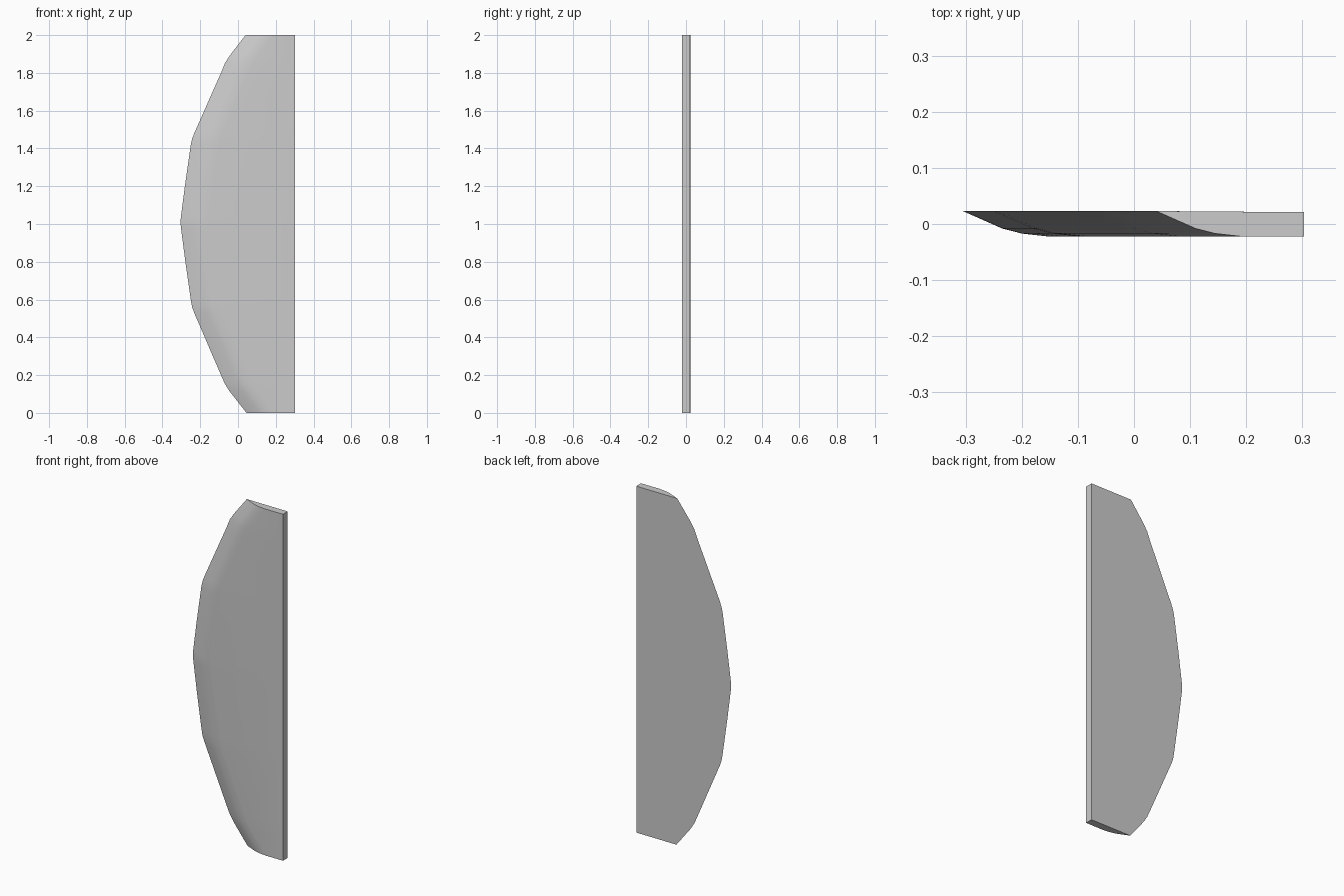
import bpy, bmesh, math

if "Cube" in bpy.data.objects:
    bpy.data.objects.remove(bpy.data.objects["Cube"])

# Curved left edge of the panel, bottom to top: (x, z)
edge = [(0.045, 0.0), (-0.045, 0.115), (-0.07, 0.155), (-0.09, 0.20),
        (-0.232, 0.53), (-0.243, 0.56), (-0.25, 0.60), (-0.28, 0.81),
        (-0.302, 0.98), (-0.305, 1.01), (-0.302, 1.04), (-0.28, 1.21),
        (-0.25, 1.42), (-0.243, 1.45), (-0.232, 1.48), (-0.09, 1.80),
        (-0.07, 1.85), (-0.045, 1.89), (0.04, 2.0)]
# Rounded bevel from the sharp back edge to the front face: (inset, y)
bevel = [(0, 0.023), (0.07, -0.008), (0.105, -0.017), (0.15, -0.022)]
RIGHT = 0.303

bm = bmesh.new()
rings = []
for x, z in edge:
    section = [(x + d, y) for d, y in bevel] + [(RIGHT, -0.022), (RIGHT, 0.021)]
    rings.append([bm.verts.new((px, py, z)) for px, py in section])

# Skin between neighbouring sections, then close both ends
for a, b in zip(rings, rings[1:]):
    for i in range(len(a)):
        j = (i + 1) % len(a)
        bm.faces.new((a[i], a[j], b[j], b[i]))
bm.faces.new(rings[0])
bm.faces.new(rings[-1])
bmesh.ops.recalc_face_normals(bm, faces=bm.faces)

mesh = bpy.data.meshes.new("curved_panel")
bm.to_mesh(mesh)
bm.free()
panel = bpy.data.objects.new("curved_panel", mesh)
bpy.context.collection.objects.link(panel)

# Smooth bevel, sharp rim
bpy.context.view_layer.objects.active = panel
panel.select_set(True)
bpy.ops.object.shade_smooth_by_angle(angle=math.radians(30))
